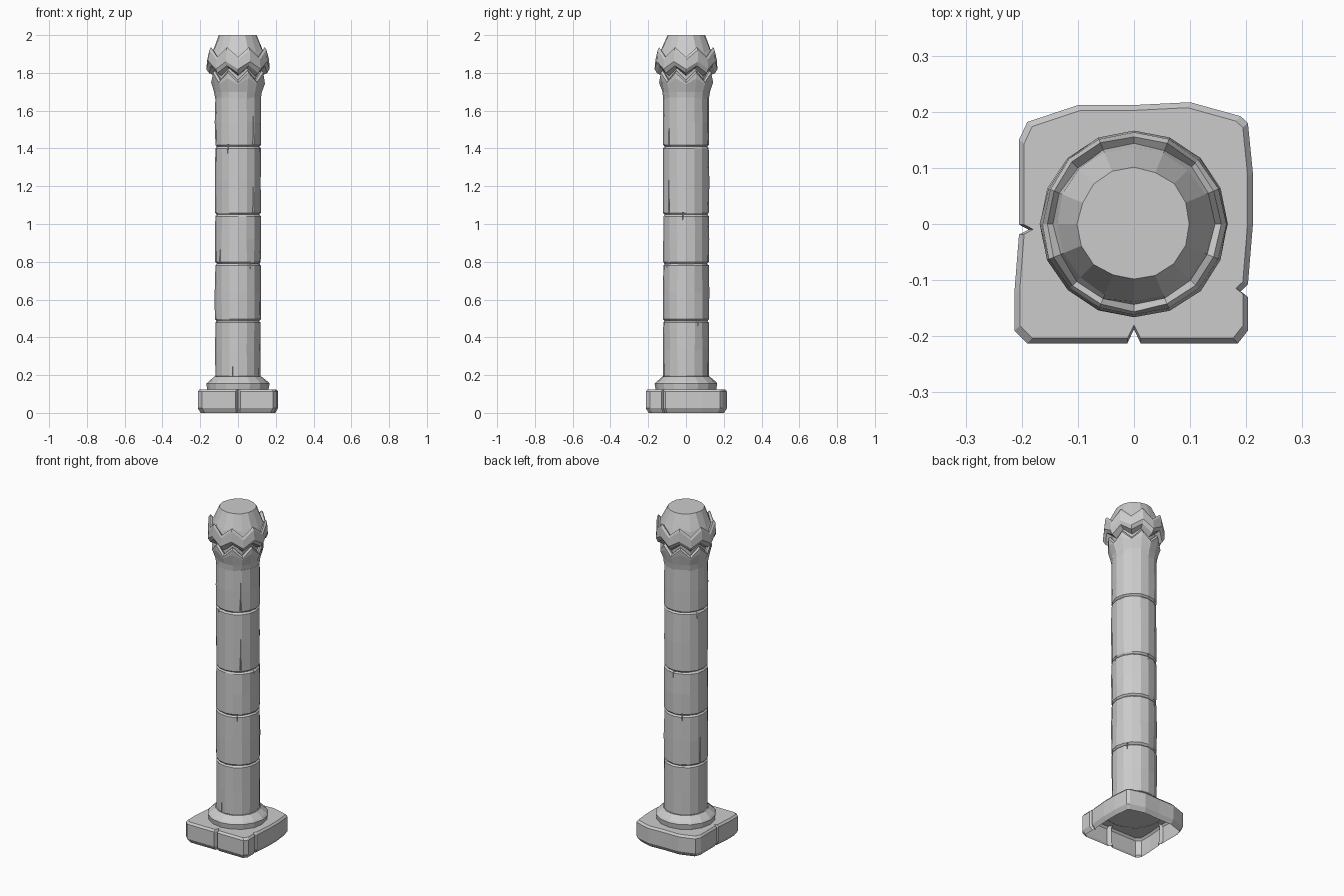
import bpy, bmesh, math, random

if "Cube" in bpy.data.objects:
    bpy.data.objects.remove(bpy.data.objects["Cube"])

random.seed(4)
SEG = 16


def finish(name, bm):
    bmesh.ops.recalc_face_normals(bm, faces=bm.faces)
    me = bpy.data.meshes.new(name)
    bm.to_mesh(me)
    bm.free()
    ob = bpy.data.objects.new(name, me)
    bpy.context.collection.objects.link(ob)
    return ob


def skin(bm, rings):
    for a, b in zip(rings, rings[1:]):
        n = len(a)
        for i in range(n):
            bm.faces.new((a[i], a[(i + 1) % n], b[(i + 1) % n], b[i]))


def lathe(name, profile, jitter=0.0, bottom=True):
    """profile rows: radius, height, zigzag amplitude (low on even sides, high on odd)"""
    bm = bmesh.new()
    rings = []
    for r, z, amp in profile:
        ring = []
        for i in range(SEG):
            a = 2 * math.pi * i / SEG
            rr = r + random.uniform(-jitter, jitter)
            zz = z + (amp if i % 2 else -amp)
            ring.append(bm.verts.new((rr * math.cos(a), rr * math.sin(a), zz)))
        rings.append(ring)
    skin(bm, rings)
    bm.faces.new(rings[-1])
    if bottom:
        bm.faces.new(rings[0])
    return finish(name, bm)


# Plinth: worn square slab with notches, open underneath
outline = [(-.19, -.213), (-.012, -.213), (0, -.188), (.012, -.213), (.185, -.213),
           (.203, -.19), (.203, -.13), (.19, -.12), (.203, -.108), (.212, 0),
           (.212, .09), (.203, .18), (.19, .192), (.1, .217), (0, .212), (-.1, .212),
           (-.19, .182), (-.205, .15), (-.205, -.001), (-.188, -.01), (-.205, -.019),
           (-.213, -.12), (-.213, -.19)]
bm = bmesh.new()
rings = [[bm.verts.new((x * s, y * s, z)) for x, y in outline]
         for s, z in ((.93, 0), (1, .025), (1, .113), (.955, .125))]
skin(bm, rings)
bm.faces.new(rings[-1])
finish("plinth", bm)

# Base moulding
lathe("base_ring", [(.162, .123, 0), (.166, .155, 0), (.157, .165, 0), (.126, .192, 0)], .002, False)

# Shaft: stacked drums separated by narrow grooves
joints = [.185, .487, .79, 1.05, 1.41, 1.67]
profile = []
for lo, hi in zip(joints, joints[1:]):
    profile += [(.113, lo, 0), (.121, lo + .009, 0), (.122, (lo + hi) / 2, 0)]
    profile += [(.121, hi - .009, 0), (.113, hi - .001, 0)]
profile[-2:] = [(.121, 1.67, 0)]
shaft = lathe("shaft_drums", profile, .002)

# Cracks and chips: slim wedges cut from the shaft (angle, wide end, tip, half width)
cracks = [(-104, .15, .37, .006), (-142, .80, .95, .008), (-48, 1.06, 1.30, .008),
          (-48, 1.42, 1.65, .008), (-117, 1.42, 1.35, .013), (-57, .80, .74, .013),
          (-8, 1.06, 1.0, .013), (32, .495, .43, .013), (155, 1.42, 1.35, .013),
          (115, .80, .74, .013), (90, 1.06, 1.0, .013), (165, .50, .72, .008)]
bm = bmesh.new()
for ang, z0, z1, w in cracks:
    a = math.radians(ang)
    c, s = math.cos(a), math.sin(a)
    pts = [(.135, -w, z0), (.135, w, z0), (.105, 0, z0), (.126, 0, z1)]
    v = [bm.verts.new((r * c - t * s, r * s + t * c, z)) for r, t, z in pts]
    for f in ((0, 1, 2), (0, 1, 3), (1, 2, 3), (2, 0, 3)):
        bm.faces.new([v[i] for i in f])
cutter = finish("crack_cutter", bm)
cutter.hide_render = True
cutter.hide_viewport = True
mod = shaft.modifiers.new("cracks", "BOOLEAN")
mod.operation = 'DIFFERENCE'
mod.solver = 'EXACT'
mod.object = cutter

# Capital: flared neck, two zigzag collars and a tapering cap
lathe("capital", [(.121, 1.665, 0), (.126, 1.70, 0), (.141, 1.755, .015), (.143, 1.775, .026),
                  (.134, 1.787, .026), (.122, 1.78, .022), (.124, 1.805, .02),
                  (.154, 1.818, .02), (.167, 1.84, .02), (.163, 1.895, .026),
                  (.155, 1.91, .026), (.143, 1.898, .022), (.137, 1.915, .008),
                  (.1, 2.0, 0)], .002, False)
for v in bpy.data.objects["capital"].data.vertices:
    if v.co.z > 1.98:
        v.co.z = 2.0
